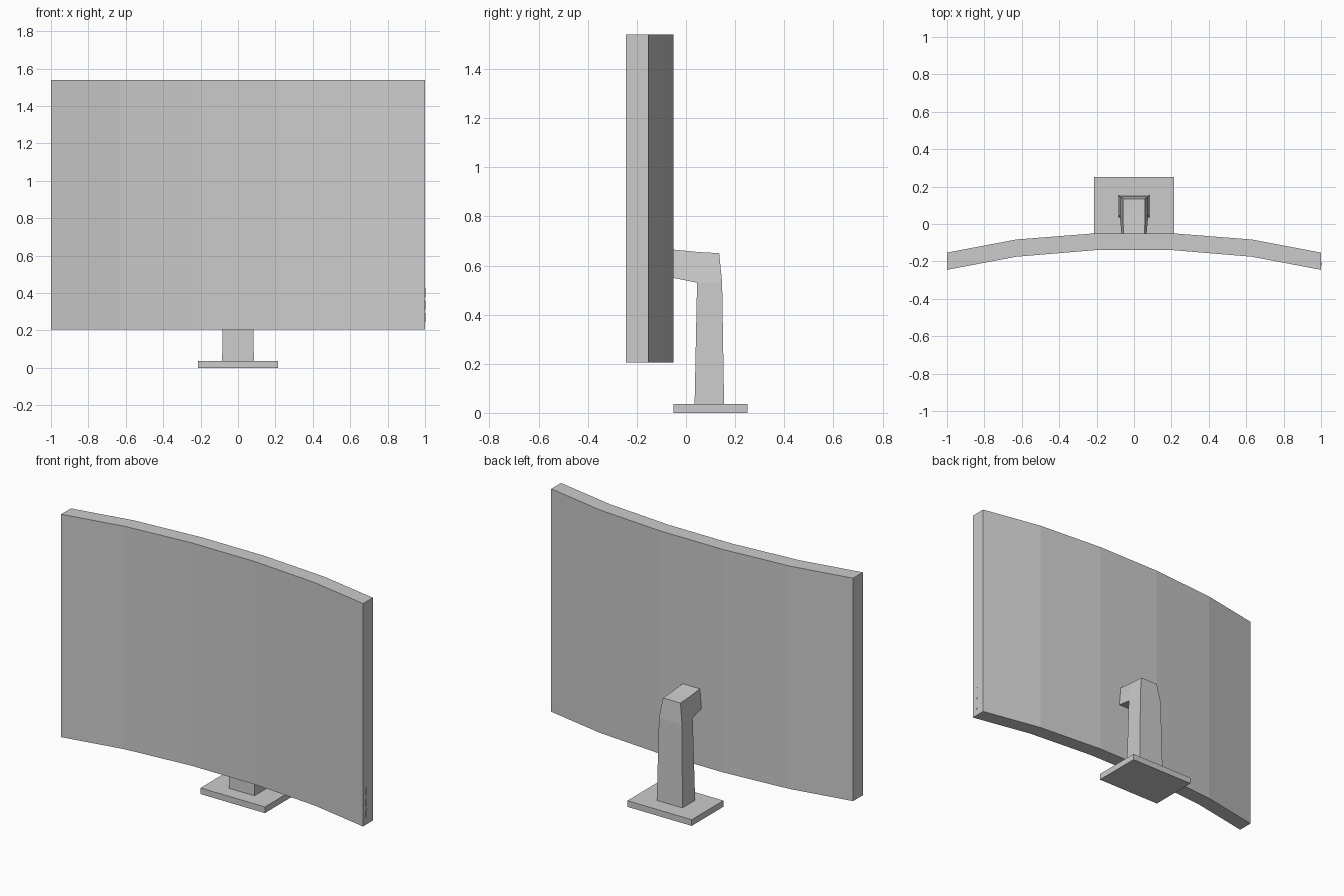
import bpy
import bmesh

cube = bpy.data.objects.get("Cube")
if cube:
    bpy.data.objects.remove(cube, do_unlink=True)

grey = bpy.data.materials.new("plain grey")
grey.use_nodes = True
colour = (0.6, 0.6, 0.6, 1)
grey.diffuse_color = colour
grey.node_tree.nodes["Principled BSDF"].inputs["Base Color"].default_value = colour


def finish(name, bm):
    """Turn a bmesh into a flat shaded object."""
    bmesh.ops.recalc_face_normals(bm, faces=bm.faces)
    mesh = bpy.data.meshes.new(name)
    bm.to_mesh(mesh)
    bm.free()
    mesh.materials.append(grey)
    obj = bpy.data.objects.new(name, mesh)
    bpy.context.collection.objects.link(obj)
    return obj


def prism(name, outline, push):
    """Extrude a closed outline along a vector."""
    bm = bmesh.new()
    face = bm.faces.new([bm.verts.new(p) for p in outline])
    made = bmesh.ops.extrude_face_region(bm, geom=[face])["geom"]
    bmesh.ops.translate(bm, vec=push, verts=[v for v in made if isinstance(v, bmesh.types.BMVert)])
    return finish(name, bm)


# Curved screen, bent into five flat strips
bottom, top = 0.205, 1.54
half_front = [(0.21, -0.14), (0.63, -0.175), (1.0, -0.245)]
half_back = [(0.21, -0.05), (0.63, -0.083), (1.0, -0.153)]


def arc(half):
    return [(-x, y) for x, y in reversed(half)] + half


ring = arc(half_front) + arc(half_back)[::-1]
prism("curved_screen", [(x, y, bottom) for x, y in ring], (0, 0, top - bottom))

# Control buttons on the left end, with clipped corners
w, h, c = 0.009, 0.024, 0.004
capsule = [(-w, c - h), (c - w, -h), (w - c, -h), (w, c - h),
           (w, h - c), (w - c, h), (c - w, h), (-w, h - c)]
for i in range(3):
    z = 0.27 + i * 0.067
    prism(f"button_{i + 1}", [(0.999, y - 0.212, z + dz) for y, dz in capsule], (0.003, 0, 0))

# Base plate
prism("base_plate", [(-0.213, -0.05, 0), (0.213, -0.05, 0), (0.213, 0.25, 0), (-0.213, 0.25, 0)],
      (0, 0, 0.037))

# Stand: tapered column, bent head and arm; each point is y, z, half width
profile = [(0.035, 0.035, 0.085), (0.155, 0.035, 0.085), (0.147, 0.53, 0.076),
           (0.135, 0.65, 0.058), (0.05, 0.655, 0.058), (-0.053, 0.665, 0.057),
           (-0.053, 0.55, 0.067), (0.045, 0.53, 0.076)]
bm = bmesh.new()
left, right = [[bm.verts.new((s * hw, y, z)) for y, z, hw in profile] for s in (1, -1)]
for side in (left, right):
    for quad in ((0, 1, 2, 7), (7, 2, 3, 4), (6, 7, 4, 5)):
        bm.faces.new([side[i] for i in quad])
for i in range(len(profile)):
    j = (i + 1) % len(profile)
    bm.faces.new((left[i], left[j], right[j], right[i]))
finish("stand", bm)
